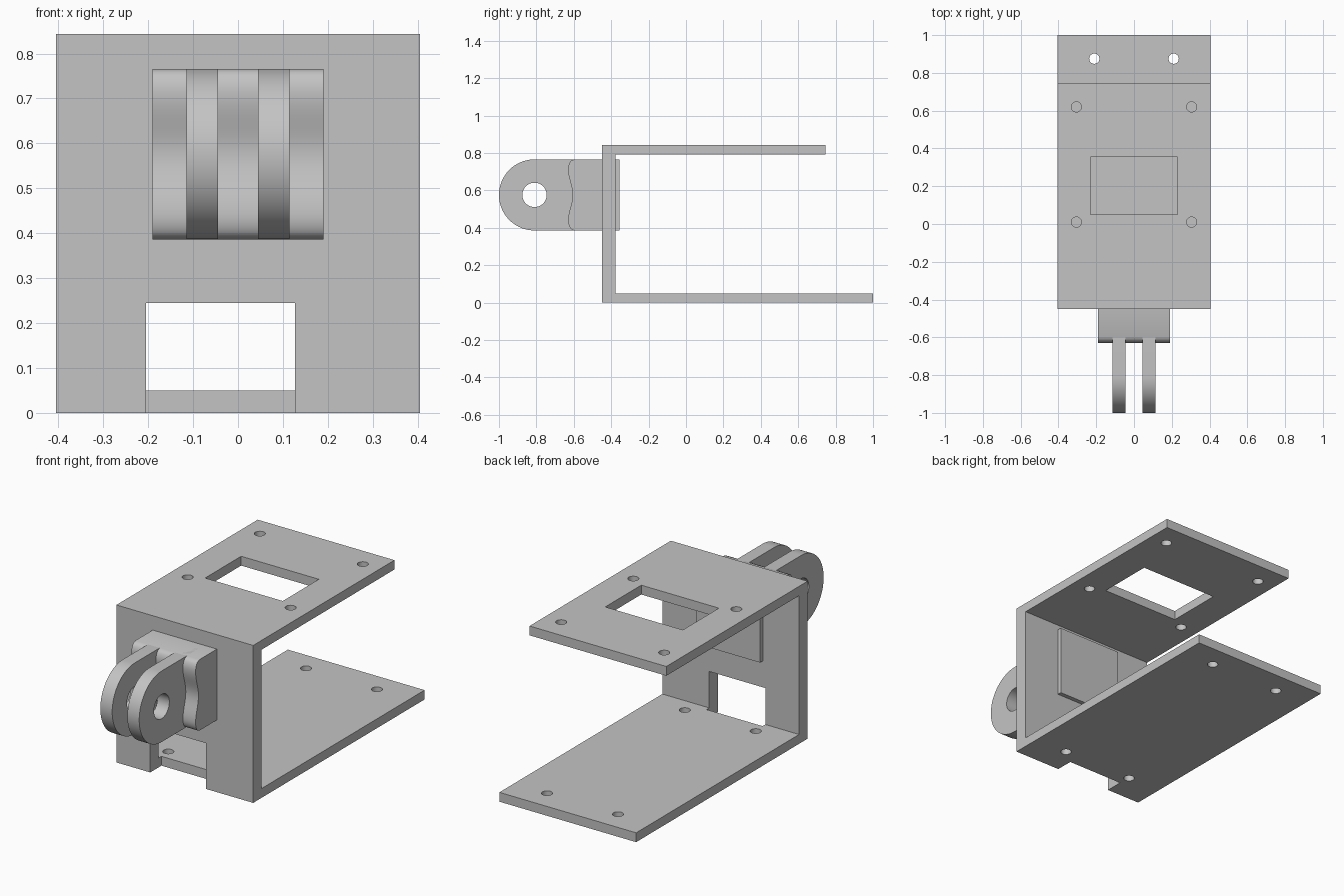
import bpy, bmesh, math
from mathutils import Matrix

cube = bpy.data.objects.get("Cube")
if cube:
    bpy.data.objects.remove(cube, do_unlink=True)

grey = bpy.data.materials.new("plain_grey")
grey.use_nodes = True
GREY = (0.55, 0.55, 0.55, 1)
grey.diffuse_color = GREY
grey.node_tree.nodes["Principled BSDF"].inputs["Base Color"].default_value = GREY


def add_object(name, bm):
    bmesh.ops.recalc_face_normals(bm, faces=bm.faces)
    mesh = bpy.data.meshes.new(name)
    bm.to_mesh(mesh)
    bm.free()
    mesh.materials.append(grey)
    obj = bpy.data.objects.new(name, mesh)
    bpy.context.collection.objects.link(obj)
    return obj


def extrude_side(name, outline, x0, x1):
    """Extrude a (y, z) outline along x."""
    bm = bmesh.new()
    face = bm.faces.new([bm.verts.new((x0, y, z)) for y, z in outline])
    grown = bmesh.ops.extrude_face_region(bm, geom=[face])["geom"]
    bmesh.ops.translate(bm, vec=(x1 - x0, 0, 0),
                        verts=[v for v in grown if isinstance(v, bmesh.types.BMVert)])
    return add_object(name, bm)


def add_box(bm, low, high):
    size = [b - a for a, b in zip(low, high)]
    mid = [(a + b) / 2 for a, b in zip(low, high)]
    bmesh.ops.create_cube(bm, size=1, matrix=Matrix.Translation(mid) @ Matrix.Diagonal((*size, 1)))


def add_cylinder(bm, centre, radius, depth, turn=Matrix()):
    bmesh.ops.create_cone(bm, cap_ends=True, segments=48, radius1=radius, radius2=radius,
                          depth=depth, matrix=Matrix.Translation(centre) @ turn)


def cut(obj, bm):
    """Subtract the cutter shapes and apply the result."""
    cutter = add_object("cutter", bm)
    cutter.hide_render = True
    mod = obj.modifiers.new("cut", 'BOOLEAN')
    mod.operation, mod.solver, mod.object = 'DIFFERENCE', 'EXACT', cutter
    select(obj)
    bpy.ops.object.modifier_apply(modifier=mod.name)
    bpy.data.objects.remove(cutter, do_unlink=True)


def select(obj):
    bpy.ops.object.select_all(action='DESELECT')
    obj.select_set(True)
    bpy.context.view_layer.objects.active = obj


def smooth(obj):
    select(obj)
    bpy.ops.object.shade_smooth_by_angle(angle=math.radians(35))


# Main bracket: bottom plate, front wall and top plate in one C shape
HALF, FRONT, TOP = 0.405, -0.45, 0.843
bracket = extrude_side("bracket", [
    (FRONT, 0), (1, 0), (1, 0.05), (-0.378, 0.05),
    (-0.378, 0.793), (0.745, 0.793), (0.745, TOP), (FRONT, TOP)], -HALF, HALF)

# Screw holes, top window and cable notch
cuts = bmesh.new()
for side in (-1, 1):
    for y in (0.01, 0.62):
        add_cylinder(cuts, (side * 0.305, y, 0.82), 0.027, 0.2)
    for y in (-0.29, 0.875):
        add_cylinder(cuts, (side * 0.21, y, 0.025), 0.027, 0.2)
add_box(cuts, (-0.23, 0.05, 0.7), (0.23, 0.355, 0.9))
add_box(cuts, (-0.205, -0.5, -0.1), (0.127, -0.355, 0.245))
cut(bracket, cuts)
smooth(bracket)

# Mount block with a wavy front, passing through the wall
MID, R = 0.576, 0.19
steps = 48
wave = []
for i in range(steps + 1):
    t = 2 * i / steps - 1
    y = -0.618 + 0.012 * math.cos(math.pi * t / 0.72)
    if abs(t) > 0.72:
        y = -0.63 + 0.032 * (1 - math.sqrt(max(0, 1 - ((abs(t) - 0.72) / 0.28) ** 2)))
    wave.append((y, MID + R * t))
block = extrude_side("mount_block", wave + [(-0.355, MID + R), (-0.355, MID - R)], -R, R)
smooth(block)

# Pair of hinge prongs with rounded ends and a bolt hole
PIVOT = -0.81
arc = [(PIVOT - R * math.cos(a), MID + R * math.sin(a))
       for a in (math.pi * (i / 48 - 0.5) for i in range(49))]
for name, x0, x1 in (("left_prong", 0.045, 0.115), ("right_prong", -0.115, -0.045)):
    prong = extrude_side(name, arc + [(-0.5, MID + R), (-0.5, MID - R)], x0, x1)
    hole = bmesh.new()
    add_cylinder(hole, ((x0 + x1) / 2, PIVOT, MID), 0.065, 0.2,
                 Matrix.Rotation(math.pi / 2, 4, 'Y'))
    cut(prong, hole)
    smooth(prong)
